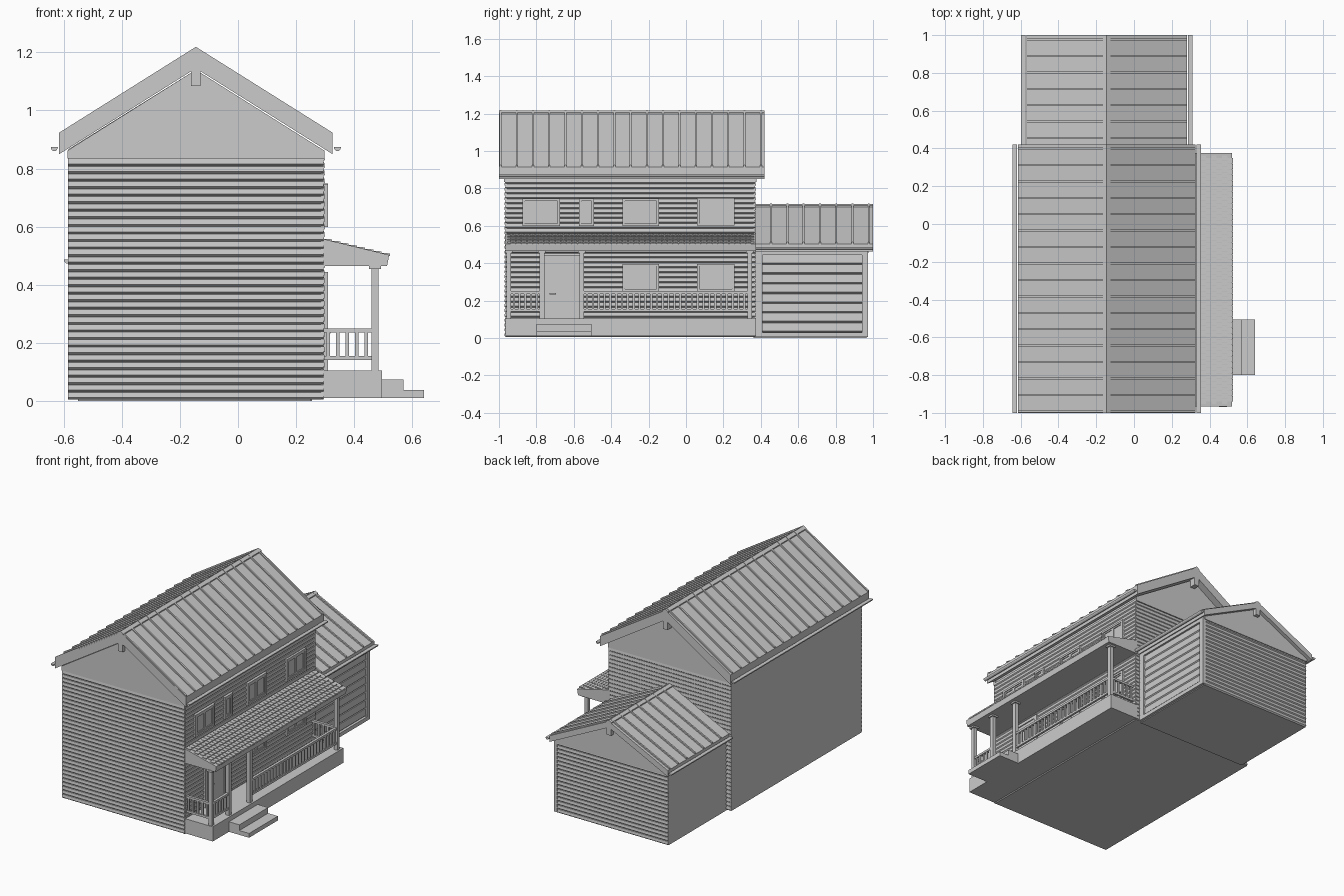
import bpy, bmesh, math

if "Cube" in bpy.data.objects:
    bpy.data.objects.remove(bpy.data.objects["Cube"])

grey = bpy.data.materials.new("light_grey")
grey.diffuse_color = (0.6, 0.6, 0.6, 1)
grey.use_nodes = True
grey.node_tree.nodes["Principled BSDF"].inputs["Base Color"].default_value = grey.diffuse_color


def prism(bm, pts, a, b, axis):
    """Extrude a profile: axis 'y' takes (x, z) points, axis 'x' takes (y, z) points."""
    put = (lambda p, t: (p[0], t, p[1])) if axis == 'y' else (lambda p, t: (t, p[0], p[1]))
    lo = [bm.verts.new(put(p, a)) for p in pts]
    hi = [bm.verts.new(put(p, b)) for p in pts]
    n = len(pts)
    bm.faces.new(lo)
    bm.faces.new(hi[::-1])
    for i in range(n):
        j = (i + 1) % n
        bm.faces.new((lo[i], hi[i], hi[j], lo[j]))


def box(bm, x0, x1, y0, y1, z0, z1):
    prism(bm, [(x0, z0), (x1, z0), (x1, z1), (x0, z1)], y0, y1, 'y')


def finish(bm, name):
    bmesh.ops.recalc_face_normals(bm, faces=bm.faces)
    me = bpy.data.meshes.new(name)
    bm.to_mesh(me)
    bm.free()
    me.materials.append(grey)
    ob = bpy.data.objects.new(name, me)
    bpy.context.collection.objects.link(ob)
    return ob


def boxes(name, *dims):
    bm = bmesh.new()
    for d in dims:
        box(bm, *d)
    return finish(bm, name)


def solid(name, pts, a, b, axis='y'):
    bm = bmesh.new()
    prism(bm, pts, a, b, axis)
    return finish(bm, name)


def siding(name, base, sign, z0, z1, a, b, axis, pitch=0.0262, depth=0.009, lip=0.007):
    """Lapped boards on a wall plane at 'base', sticking out towards 'sign'."""
    n = round((z1 - z0) / pitch)
    h = (z1 - z0) / n
    pts = [(base - sign * 0.004, z1), (base - sign * 0.004, z0)]
    for i in range(n):
        z = z0 + i * h
        pts += [(base + sign * 0.001, z), (base + sign * depth, z + lip),
                (base + sign * depth * 0.7, z + h - 0.001)]
    solid(name, pts, a, b, axis)


RX = -0.145  # ridge line


def gable_roof(prefix, half, ridge, eave, drop, y0, y1, seam_start):
    """Roof slab with standing seams, ridge cap and half-round gutters."""
    l, r = RX - half, RX + half
    solid(prefix + "_roof", [(l, eave - drop), (l, eave), (RX, ridge), (r, eave), (r, eave - drop),
                             (RX, ridge - drop)], y0, y1)
    bm = bmesh.new()
    y = seam_start
    while y > y0 + 0.005:
        prism(bm, [(l, eave), (l, eave + 0.009), (RX, ridge + 0.009), (r, eave + 0.009), (r, eave),
                   (RX, ridge)], y - 0.005, y + 0.005, 'y')
        y -= 0.087
    finish(bm, prefix + "_roof_seams")
    s = (ridge - eave) / half * 0.02
    solid(prefix + "_ridge_cap", [(RX - 0.02, ridge - s), (RX - 0.02, ridge - s + 0.007),
                                  (RX, ridge + 0.007), (RX + 0.02, ridge - s + 0.007),
                                  (RX + 0.02, ridge - s)], y0, y1)
    zg = eave - drop + 0.024
    for side, sg in (("left", -1), ("right", 1)):
        cx = RX + sg * (half + 0.017)
        arc = [(cx + 0.012 * math.cos(t), zg + 0.014 * math.sin(t))
               for t in [math.pi + i * math.pi / 8 for i in range(9)]]
        solid(f"{prefix}_{side}_gutter", arc, y0, y1)


# Main house
solid("house_body", [(-0.585, 0.005), (0.29, 0.005), (0.29, 0.866), (RX, 1.14), (-0.585, 0.866)],
      -0.962, 0.37)
gable_roof("house", 0.47, 1.21, 0.915, 0.065, -1.0, 0.42, 0.40)
siding("house_front_siding", -0.962, -1, 0.005, 0.835, -0.585, 0.295, 'x')
siding("house_back_siding", 0.365, 1, 0.005, 0.835, -0.585, 0.295, 'x')
siding("house_right_siding", 0.29, 1, 0.005, 0.85, -0.965, 0.37, 'y')
for nm, a, b in (("front", -0.974, -0.96), ("back", 0.365, 0.378)):
    solid(f"house_{nm}_gable", [(-0.587, 0.835), (0.297, 0.835), (0.297, 0.862), (RX, 1.14),
                                (-0.587, 0.862)], a, b)
boxes("house_gable_brackets", (RX - 0.016, RX + 0.016, -1.0, -0.97, 1.085, 1.165),
      (RX - 0.016, RX + 0.016, 0.375, 0.42, 1.085, 1.165))

# Garage wing
solid("garage_body", [(-0.55, 0), (0.25, 0), (0.25, 0.478), (RX, 0.672), (-0.55, 0.478)], 0.36, 0.963)
gable_roof("garage", 0.425, 0.71, 0.503, 0.04, 0.372, 1.0, 0.977)
siding("garage_back_siding", 0.963, 1, 0.0, 0.465, -0.55, 0.255, 'x')
solid("garage_back_gable", [(-0.552, 0.455), (0.257, 0.455), (0.257, 0.474), (RX, 0.67), (-0.552, 0.474)],
      0.96, 0.976)
boxes("garage_gable_bracket", (RX - 0.016, RX + 0.016, 0.97, 1.0, 0.62, 0.69))
boxes("garage_door_trim", (0.245, 0.268, 0.37, 0.41, 0.005, 0.455),
      (0.245, 0.268, 0.94, 0.972, 0.005, 0.455), (0.245, 0.268, 0.37, 0.972, 0.445, 0.468),
      (0.245, 0.268, 0.37, 0.972, 0.005, 0.03))
siding("garage_door", 0.25, 1, 0.03, 0.445, 0.41, 0.94, 'y', pitch=0.052, depth=0.01, lip=0.008)


# Windows on the right wall
def window(name, y0, y1, z0, z1, panes):
    def ring(x1, a, b, c, d, w):
        return [(0.288, x1, a, a + w, c, d), (0.288, x1, b - w, b, c, d),
                (0.288, x1, a + w, b - w, c, c + w), (0.288, x1, a + w, b - w, d - w, d)]
    boxes(name + "_frame", *ring(0.309, y0, y1, z0, z1, 0.013))
    step = (y1 - y0 - 0.03) / panes
    sash = []
    for i in range(panes):
        a = y0 + 0.015 + i * step
        sash += ring(0.305, a, a + step, z0 + 0.014, z1 - 0.014, 0.009)
    boxes(name + "_sash", *sash)
    boxes(name + "_glass", (0.288, 0.3, y0 + 0.01, y1 - 0.01, z0 + 0.01, z1 - 0.01))


for i, (a, b, c, d, p) in enumerate([(-0.875, -0.675, 0.6, 0.745, 2), (-0.573, -0.492, 0.6, 0.745, 1),
                                     (-0.34, -0.145, 0.6, 0.745, 2), (0.06, 0.26, 0.602, 0.748, 2),
                                     (-0.34, -0.145, 0.25, 0.395, 2), (0.06, 0.26, 0.25, 0.395, 2)]):
    window(f"window_{i + 1}", a, b, c, d, p)

# Front door
boxes("door_frame", (0.288, 0.309, -0.775, -0.755, 0.105, 0.445), (0.288, 0.309, -0.575, -0.555, 0.105, 0.445),
      (0.288, 0.309, -0.755, -0.575, 0.425, 0.445))
boxes("door", (0.288, 0.303, -0.755, -0.575, 0.105, 0.425))
boxes("door_handle", (0.3, 0.318, -0.73, -0.722, 0.232, 0.24), (0.312, 0.318, -0.73, -0.695, 0.232, 0.24))

# Porch deck and steps
boxes("porch_deck", (0.285, 0.495, -0.965, 0.375, 0.01, 0.105))
boxes("porch_steps", (0.49, 0.57, -0.8, -0.505, 0.01, 0.075), (0.565, 0.64, -0.8, -0.505, 0.01, 0.038))

# Porch roof with shingles
solid("porch_roof", [(0.285, 0.465), (0.513, 0.465), (0.52, 0.503), (0.285, 0.56)], -0.965, 0.375)
bm = bmesh.new()
ROWS, COLS = 8, 44
cw = 1.32 / COLS
for r in range(ROWS):
    xa = 0.295 + r * 0.0285
    xb = xa + 0.0285
    za, zb = (0.56 - (x - 0.285) * 0.2426 for x in (xa, xb))
    prof = [(xa, za - 0.003), (xb, zb - 0.003), (xb, zb + 0.006), (xa, za + 0.001)]
    for c in range(COLS - r % 2):
        y = -0.955 + (c + 0.5 * (r % 2)) * cw
        prism(bm, prof, y + 0.0015, y + cw - 0.0015, 'y')
finish(bm, "porch_shingles")

# Porch posts with capitals
posts = [-0.948, -0.77, -0.557, 0.34]
boxes("porch_posts", *[(0.459, 0.484, y - 0.0125, y + 0.0125, 0.1, 0.458) for y in posts])
boxes("porch_post_capitals", *[(0.45, 0.492, y - 0.02, y + 0.02, 0.455, 0.468) for y in posts])

# Railings: rails plus evenly spaced balusters
bm = bmesh.new()
for a, b in ((posts[0], posts[1]), (posts[2], posts[3])):
    a, b = a + 0.0125, b - 0.0125
    box(bm, 0.463, 0.48, a, b, 0.236, 0.25)
    box(bm, 0.465, 0.478, a, b, 0.142, 0.156)
    n = round((b - a) / 0.031)
    for i in range(n):
        y = a + (i + 0.5) * (b - a) / n
        box(bm, 0.466, 0.477, y - 0.006, y + 0.006, 0.15, 0.24)
for y in (posts[0], posts[3]):
    box(bm, 0.295, 0.46, y - 0.0085, y + 0.0085, 0.236, 0.25)
    box(bm, 0.295, 0.46, y - 0.0065, y + 0.0065, 0.142, 0.156)
    for i in range(5):
        x = 0.31 + i * 0.033
        box(bm, x - 0.006, x + 0.006, y - 0.0055, y + 0.0055, 0.15, 0.24)
finish(bm, "porch_railings")
